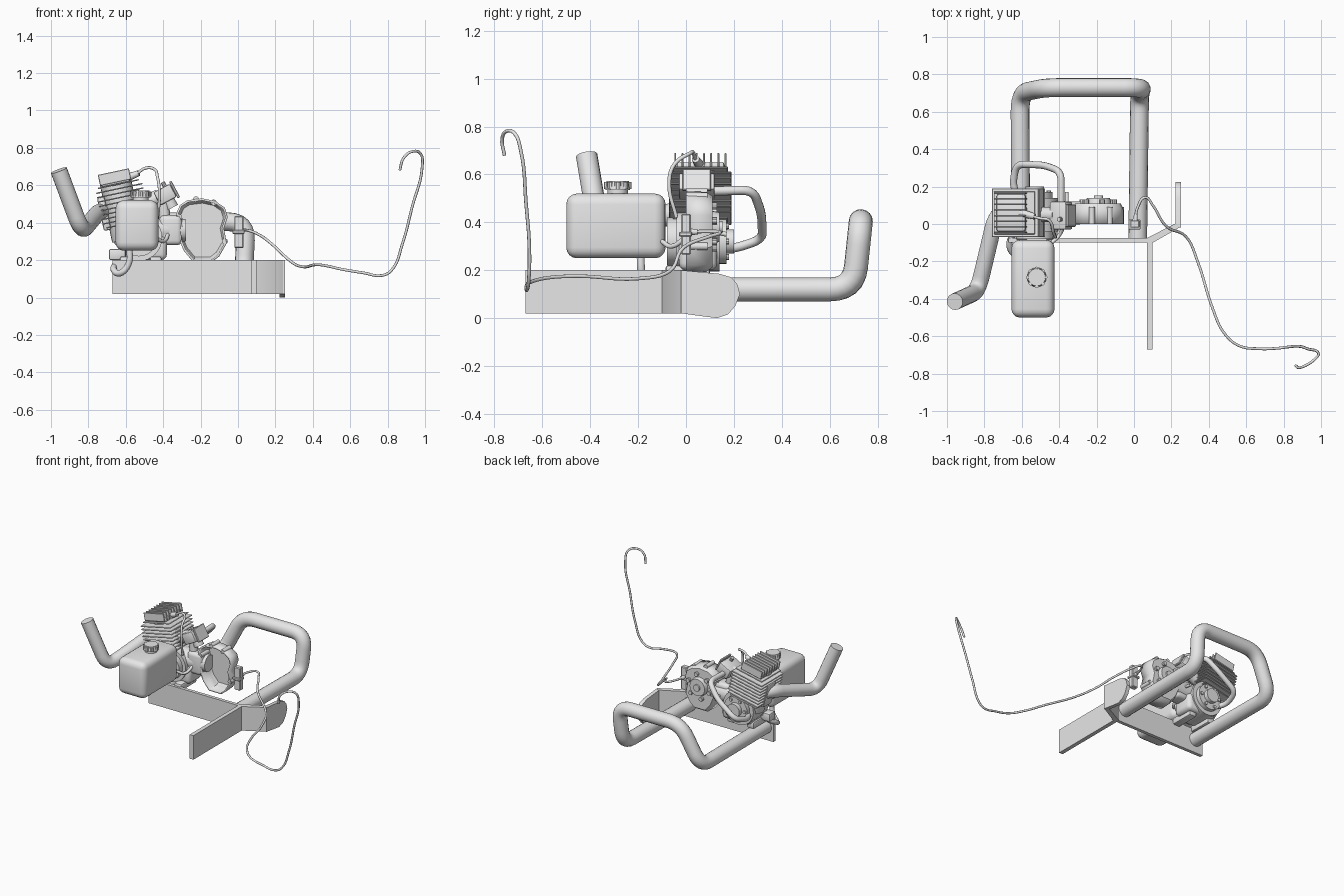
import bpy, bmesh, math
from mathutils import Vector, Matrix

grey = bpy.data.materials.new("plain_grey")
grey.diffuse_color = (0.8, 0.8, 0.8, 1)


def finish(ob, smooth=35):
    ob.data.materials.clear()
    ob.data.materials.append(grey)
    bpy.ops.object.select_all(action='DESELECT')
    ob.select_set(True)
    bpy.context.view_layer.objects.active = ob
    bpy.ops.object.shade_smooth_by_angle(angle=math.radians(smooth))
    return ob


def from_bm(name, bm, matrix=Matrix()):
    bmesh.ops.recalc_face_normals(bm, faces=bm.faces)
    me = bpy.data.meshes.new(name)
    bm.to_mesh(me)
    bm.free()
    ob = bpy.data.objects.new(name, me)
    bpy.context.collection.objects.link(ob)
    ob.matrix_world = matrix
    return finish(ob)


def box(name, lo, hi, bevel=0.0, seg=2, matrix=Matrix()):
    lo, hi = Vector(lo), Vector(hi)
    bm = bmesh.new()
    bmesh.ops.create_cube(bm, size=1, matrix=Matrix.Translation((lo + hi) / 2)
                          @ Matrix.Diagonal((*(hi - lo), 1)))
    if bevel:
        bmesh.ops.bevel(bm, geom=bm.edges[:], offset=bevel, segments=seg,
                        profile=0.5, affect='EDGES')
    return from_bm(name, bm, matrix)


def rod(name, a, b, r, r2=None, sides=24, matrix=Matrix()):
    a, b = Vector(a), Vector(b)
    d = b - a
    bm = bmesh.new()
    bmesh.ops.create_cone(bm, cap_ends=True, segments=sides, radius1=r,
                          radius2=r if r2 is None else r2, depth=d.length,
                          matrix=Matrix.Translation((a + b) / 2)
                          @ d.to_track_quat('Z', 'Y').to_matrix().to_4x4())
    return from_bm(name, bm, matrix)


def prism(name, pts, offset):
    # flat outline pushed along an offset
    bm = bmesh.new()
    f = bm.faces.new([bm.verts.new(p) for p in pts])
    r = bmesh.ops.extrude_face_region(bm, geom=[f])
    vs = [g for g in r['geom'] if isinstance(g, bmesh.types.BMVert)]
    bmesh.ops.translate(bm, vec=offset, verts=vs)
    return from_bm(name, bm)


def tube(name, pts, r, bend=0.0, res=4):
    # bend > 0 rounds the corners of a straight path, bend = 0 flows through all points
    pts = [Vector(p) for p in pts]
    cu = bpy.data.curves.new(name, 'CURVE')
    cu.dimensions = '3D'
    cu.bevel_depth, cu.bevel_resolution, cu.use_fill_caps = r, res, True
    if bend:
        path = [pts[0]]
        for a, p, b in zip(pts, pts[1:], pts[2:]):
            s = p + (a - p).normalized() * min(bend, (a - p).length * 0.48)
            e = p + (b - p).normalized() * min(bend, (b - p).length * 0.48)
            for i in range(7):
                t = i / 6
                path.append(s * (1 - t) ** 2 + p * 2 * t * (1 - t) + e * t * t)
        path.append(pts[-1])
        sp = cu.splines.new('POLY')
        sp.points.add(len(path) - 1)
        for q, p in zip(sp.points, path):
            q.co = (*p, 1)
    else:
        sp = cu.splines.new('BEZIER')
        sp.resolution_u = 6
        sp.bezier_points.add(len(pts) - 1)
        for q, p in zip(sp.bezier_points, pts):
            q.co = p
            q.handle_left_type = q.handle_right_type = 'AUTO'
    ob = bpy.data.objects.new(name, cu)
    bpy.context.collection.objects.link(ob)
    bpy.ops.object.select_all(action='DESELECT')
    ob.select_set(True)
    bpy.context.view_layer.objects.active = ob
    bpy.ops.object.convert(target='MESH')
    return finish(bpy.context.view_layer.objects.active, 50)


# base plates: long rear plate, forward blade, angled link, rounded end flap
box("base_plate", (-0.67, -0.1, 0.02), (0.08, -0.075, 0.2))
box("front_blade", (0.07, -0.67, 0.02), (0.1, -0.09, 0.2))
prism("angled_link", [(0.07, -0.1, 0.02), (0.1, -0.1, 0.02), (0.25, -0.015, 0.02),
                      (0.225, 0.005, 0.02), (0.07, -0.075, 0.02)], (0, 0, 0.18))
flap = [(-0.02, 0.02), (0.06, 0.009), (0.13, 0.0), (0.175, 0.015), (0.205, 0.05),
        (0.225, 0.1), (0.215, 0.14), (0.19, 0.17), (0.14, 0.185), (-0.02, 0.2)]
prism("end_flap", [(0.222, y, z) for y, z in flap], (0.028, 0, 0))

# tubular handle loop and side grip
tube("handle_loop", [(0.02, -0.08, 0.12), (0.03, 0.70, 0.12), (0.045, 0.73, 0.405),
                     (-0.47, 0.73, 0.405), (-0.61, 0.70, 0.12), (-0.605, -0.08, 0.12)],
     0.05, 0.1, 6)
tube("side_grip", [(-0.958, -0.415, 0.68), (-0.835, -0.36, 0.35), (-0.735, 0.06, 0.47),
                   (-0.60, 0.11, 0.42)], 0.045, 0.09, 6)

# fuel tank with lobed cap and outlet hose
box("fuel_tank", (-0.655, -0.5, 0.25), (-0.425, -0.085, 0.52), 0.045, 4)
rod("cap_neck", (-0.52, -0.285, 0.51), (-0.52, -0.285, 0.54), 0.042)
rod("tank_cap", (-0.52, -0.285, 0.535), (-0.52, -0.285, 0.572), 0.052, 0.046)
for i in range(8):
    a = i * math.pi / 4
    x, y = -0.52 + 0.043 * math.cos(a), -0.285 + 0.043 * math.sin(a)
    rod("cap_lobe", (x, y, 0.54), (x, y, 0.568), 0.014, sides=10)
tube("tank_hose", [(-0.58, -0.19, 0.27), (-0.585, -0.185, 0.18), (-0.63, -0.17, 0.13),
                   (-0.665, -0.12, 0.15), (-0.64, -0.04, 0.2), (-0.62, 0.0, 0.27)], 0.017)

# tilted cylinder block with cooling fins and finned head
M = Matrix.Translation((-0.6, 0.06, 0.36)) @ Matrix.Rotation(math.radians(-12), 4, 'Y')
rod("cylinder_barrel", (0, 0, -0.05), (0, 0, 0.27), 0.085, matrix=M)
for i in range(10):
    z = 0.03 + i * 0.024
    w = 0.015 if i in (0, 9) else 0
    box("cooling_fin", (-0.115 + w, -0.13 + w, z), (0.14 - w, 0.13 - w, z + 0.007), 0.003, 1, M)
box("cylinder_head", (-0.08, -0.10, 0.25), (0.08, 0.10, 0.285), 0.012, 2, M)
for i in range(8):
    y = -0.105 + i * 0.03
    box("head_fin", (-0.085, y - 0.004, 0.26), (0.085, y + 0.004, 0.32), 0.003, 1, M)
for sx in (-1, 1):
    box("barrel_boss", (sx * 0.095 - 0.02, -0.05, 0.02), (sx * 0.095 + 0.02, 0.05, 0.2), 0.01, 2, M)

# crankcase, bearing covers and mounting feet
rod("crankcase", (-0.53, -0.04, 0.32), (-0.53, 0.14, 0.32), 0.125, sides=32)
for y0, y1, r in ((-0.08, -0.03, 0.1), (0.13, 0.17, 0.095), (0.16, 0.2, 0.05)):
    rod("bearing_cover", (-0.53, y0, 0.32), (-0.53, y1, 0.32), r)
for i in range(6):
    a = i * math.pi / 3
    x, z = -0.53 + 0.075 * math.cos(a), 0.32 + 0.075 * math.sin(a)
    rod("cover_bolt", (x, 0.16, z), (x, 0.18, z), 0.012, sides=8)
box("case_body", (-0.62, -0.03, 0.2), (-0.38, 0.13, 0.33), 0.03, 3)
box("case_bracket", (-0.69, -0.07, 0.2), (-0.6, 0.0, 0.26), 0.01)
for x in (-0.6, -0.44):
    box("mounting_foot", (x - 0.03, -0.085, 0.17), (x + 0.03, 0.1, 0.22), 0.01)
rod("drive_housing", (-0.48, 0.05, 0.36), (-0.28, 0.06, 0.36), 0.075, 0.06)
box("gear_link", (-0.42, -0.01, 0.28), (-0.3, 0.1, 0.44), 0.025, 3)

# carburettor on an intake stub
C = Matrix.Translation((-0.39, 0.045, 0.55)) @ Matrix.Rotation(math.radians(-28), 4, 'Y')
box("carburettor", (-0.05, -0.075, -0.04), (0.05, 0.075, 0.04), 0.01, 2, C)
box("carburettor_flange", (0.05, -0.06, -0.05), (0.065, 0.06, 0.05), 0.004, 1, C)
rod("carburettor_bowl", (0, 0, -0.08), (0, 0, -0.03), 0.035, matrix=C)
rod("choke_lever", (0.02, -0.02, 0.03), (0.02, -0.02, 0.065), 0.012, sides=10, matrix=C)
rod("intake_stub", (-0.56, 0.05, 0.47), (-0.42, 0.05, 0.54), 0.04)
rod("intake_neck", (-0.4, 0.04, 0.53), (-0.39, 0.04, 0.4), 0.03)

# exhaust pipe round the back of the engine
tube("exhaust_pipe", [(-0.39, 0.1, 0.53), (-0.39, 0.28, 0.535), (-0.48, 0.315, 0.44),
                      (-0.63, 0.32, 0.33), (-0.65, 0.2, 0.29), (-0.6, 0.12, 0.29)], 0.019, 0.05)

# spark plug, its lead and fuel line
rod("spark_plug", M @ Vector((0.05, 0, 0.27)), (-0.53, 0.04, 0.665), 0.022, 0.016, 12)
tube("spark_lead", [(-0.54, 0.04, 0.66), (-0.5, 0.03, 0.69), (-0.455, 0.02, 0.69),
                    (-0.43, -0.05, 0.64), (-0.42, -0.07, 0.56), (-0.43, -0.04, 0.42)], 0.008)
tube("fuel_line", [(-0.44, -0.1, 0.32), (-0.4, -0.06, 0.3), (-0.37, 0.02, 0.35),
                   (-0.36, 0.1, 0.36), (-0.36, 0.17, 0.35)], 0.01)

# open flywheel housing: bowl facing the front, with hub and bolts behind
outline = [(-0.33, 0.45), (-0.31, 0.495), (-0.27, 0.52), (-0.19, 0.53), (-0.12, 0.515),
           (-0.07, 0.48), (-0.055, 0.43), (-0.075, 0.37), (-0.06, 0.29), (-0.1, 0.22),
           (-0.14, 0.19), (-0.24, 0.19), (-0.29, 0.25), (-0.315, 0.31), (-0.31, 0.38)]
bm = bmesh.new()
rings = []
for y, s in ((0.0, 1.0), (0.085, 0.98), (0.11, 0.88)):
    rings.append([bm.verts.new((-0.19 + (x + 0.19) * s, y, 0.37 + (z - 0.37) * s))
                  for x, z in outline])
n = len(outline)
for a, b in zip(rings, rings[1:]):
    for i in range(n):
        bm.faces.new((a[i], a[(i + 1) % n], b[(i + 1) % n], b[i]))
bm.faces.new(rings[-1])
shell = from_bm("flywheel_housing", bm)
mod = shell.modifiers.new("wall", 'SOLIDIFY')
mod.thickness = 0.012
mod.offset = -1
rod("housing_hub", (-0.19, 0.1, 0.38), (-0.19, 0.14, 0.38), 0.07, 0.062)
rod("hub_centre", (-0.19, 0.13, 0.38), (-0.19, 0.152, 0.38), 0.025)
for i in range(6):
    a = i * math.pi / 3 + 0.3
    x, z = -0.19 + 0.09 * math.cos(a), 0.38 + 0.09 * math.sin(a)
    rod("housing_bolt", (x, 0.1, z), (x, 0.13, z), 0.015, sides=10)
for x, z in ((-0.225, 0.525), (-0.13, 0.508), (-0.315, 0.43), (-0.07, 0.3)):
    rod("rim_boss", (x, 0.0, z), (x, 0.09, z), 0.016, sides=12)

# trigger block and long control cable
box("trigger_block", (-0.02, -0.02, 0.265), (0.03, 0.02, 0.435), 0.005, 1)
box("trigger_clip", (-0.03, -0.03, 0.34), (0.035, 0.025, 0.36), 0.004, 1)
rod("cable_boot", (0.005, 0.015, 0.36), (0.01, 0.05, 0.36), 0.015, 0.01, 12)
tube("control_cable", [
    (0.006, 0.02, 0.36), (0.02, 0.09, 0.362), (0.06, 0.142, 0.357), (0.1, 0.10, 0.342),
    (0.17, -0.01, 0.295), (0.28, -0.07, 0.195), (0.34, -0.2, 0.165), (0.42, -0.45, 0.175),
    (0.48, -0.58, 0.168), (0.56, -0.65, 0.15), (0.67, -0.667, 0.132), (0.77, -0.664, 0.118),
    (0.82, -0.658, 0.145), (0.88, -0.654, 0.29), (0.93, -0.668, 0.48), (0.985, -0.69, 0.7),
    (0.975, -0.715, 0.77), (0.93, -0.75, 0.78), (0.885, -0.768, 0.745),
    (0.865, -0.758, 0.68)], 0.0075, 0, 2)
